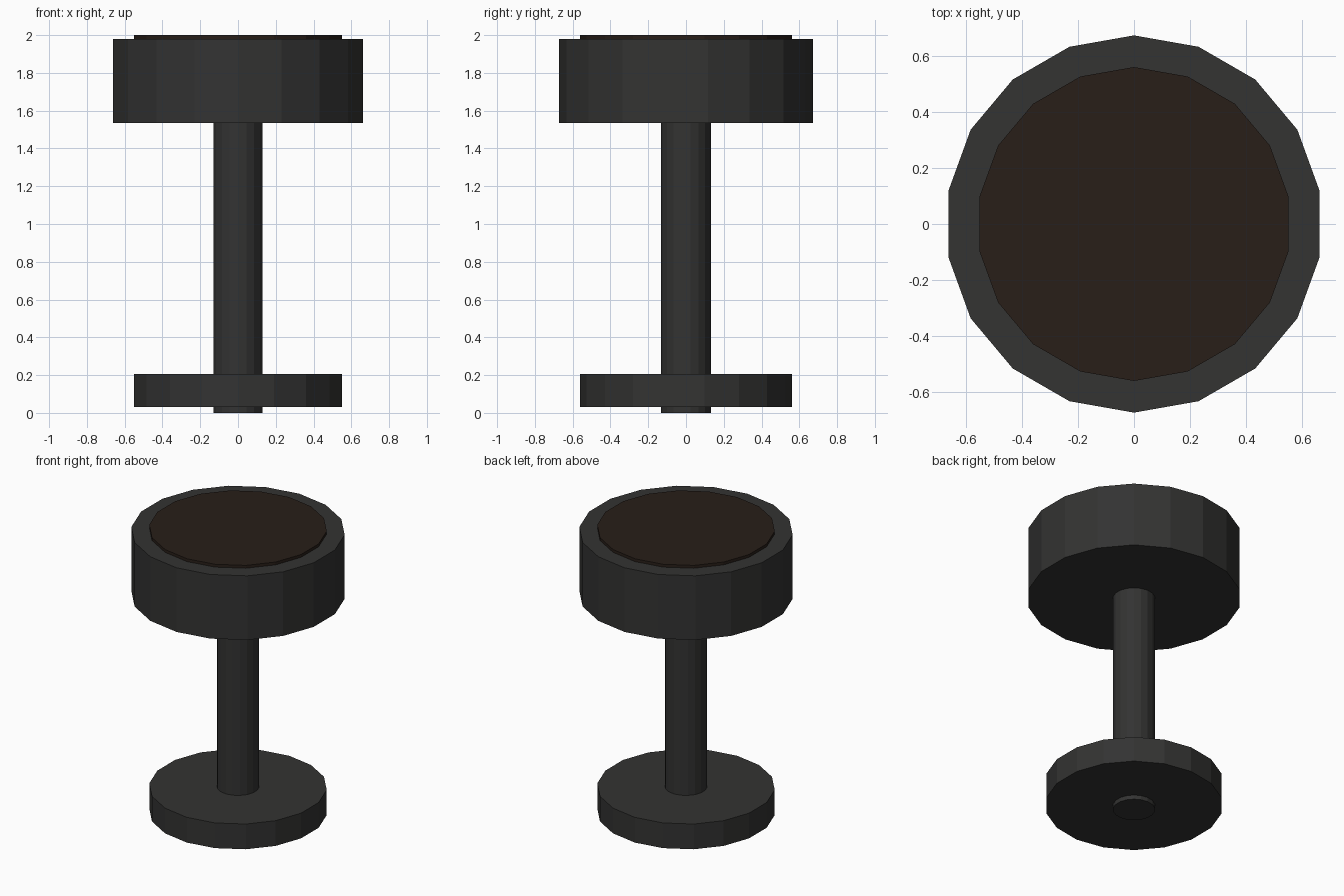
import bpy
import math

if "Cube" in bpy.data.objects:
    bpy.data.objects.remove(bpy.data.objects["Cube"])

SIDES = 18


def material(name, color):
    mat = bpy.data.materials.new(name)
    mat.diffuse_color = (*color, 1)
    mat.use_nodes = True
    mat.node_tree.nodes["Principled BSDF"].inputs["Base Color"].default_value = mat.diffuse_color
    return mat


def disc(name, radius, z0, z1, mat):
    """Flat-shaded 18-sided cylinder with a corner on the y axis."""
    ring = [(radius * math.sin(i * math.tau / SIDES), radius * math.cos(i * math.tau / SIDES))
            for i in range(SIDES)]
    verts = [(x, y, z) for z in (z0, z1) for x, y in ring]
    faces = [tuple(range(SIDES)), tuple(range(2 * SIDES - 1, SIDES - 1, -1))]
    for i in range(SIDES):
        j = (i + 1) % SIDES
        faces.append((i, i + SIDES, j + SIDES, j))
    mesh = bpy.data.meshes.new(name)
    mesh.from_pydata(verts, [], faces)
    mesh.materials.append(mat)
    obj = bpy.data.objects.new(name, mesh)
    bpy.context.collection.objects.link(obj)
    return obj


metal = material("dark_metal", (0.033, 0.033, 0.032))
leather = material("brown_pad", (0.021, 0.013, 0.009))

# Foot, pole and thick seat
disc("base", 0.56, 0.03, 0.205, metal)
disc("pole", 0.133, 0.0, 1.56, metal)
disc("seat", 0.673, 1.535, 1.98, metal)

# Thin inset pad on top
disc("seat_pad", 0.56, 1.95, 2.0, leather)
